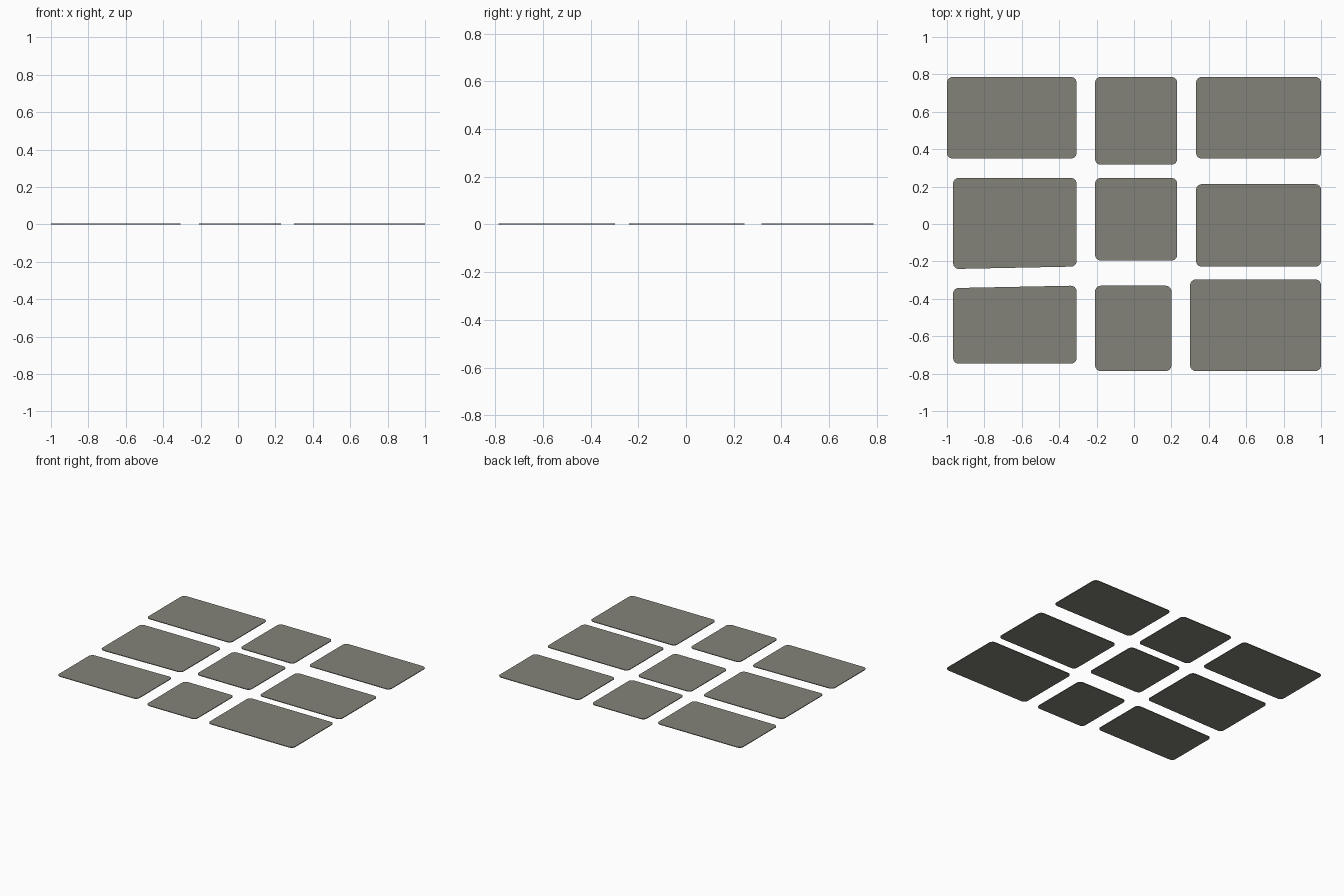
import bpy, math
from mathutils import Vector

if "Cube" in bpy.data.objects:
    bpy.data.objects.remove(bpy.data.objects["Cube"])

THICK = 0.005
RADIUS = 0.03

stone = bpy.data.materials.new("warm grey stone")
stone.diffuse_color = (0.23, 0.225, 0.19, 1)
stone.use_nodes = True
stone.node_tree.nodes["Principled BSDF"].inputs["Base Color"].default_value = stone.diffuse_color


def slab(name, x0, x1, bottom, top):
    """Thin rounded plate; bottom and top are (left y, right y)."""
    corners = [Vector(p) for p in ((x0, bottom[0]), (x1, bottom[1]), (x1, top[1]), (x0, top[0]))]
    inward = [(1, 1), (-1, 1), (-1, -1), (1, -1)]
    outline = []
    for i, (c, s) in enumerate(zip(corners, inward)):
        centre = c + Vector(s) * RADIUS
        for k in range(7):
            a = math.radians(180 + 90 * i + 15 * k)
            outline.append(centre + Vector((math.cos(a), math.sin(a))) * RADIUS)
    n = len(outline)
    verts = [(p.x, p.y, z) for z in (0, THICK) for p in outline]
    faces = [tuple(reversed(range(n))), tuple(range(n, 2 * n))]
    faces += [(i, (i + 1) % n, n + (i + 1) % n, n + i) for i in range(n)]
    mesh = bpy.data.meshes.new(name)
    mesh.from_pydata(verts, [], faces)
    mesh.materials.append(stone)
    bpy.context.collection.objects.link(bpy.data.objects.new(name, mesh))


# Back row
slab("back_left_slab", -1.0, -0.307, (0.35, 0.35), (0.786, 0.786))
slab("back_middle_slab", -0.208, 0.231, (0.317, 0.317), (0.786, 0.786))
slab("back_right_slab", 0.332, 1.0, (0.35, 0.35), (0.786, 0.786))
# Middle row, left slab has a slightly slanted front edge
slab("middle_left_slab", -0.967, -0.307, (-0.24, -0.228), (0.246, 0.246))
slab("centre_slab", -0.208, 0.231, (-0.195, -0.195), (0.246, 0.246))
slab("middle_right_slab", 0.332, 1.0, (-0.228, -0.228), (0.213, 0.213))
# Front row, left slab has a slightly slanted back edge
slab("front_left_slab", -0.967, -0.307, (-0.747, -0.747), (-0.342, -0.33))
slab("front_middle_slab", -0.208, 0.2, (-0.786, -0.786), (-0.33, -0.33))
slab("front_right_slab", 0.3, 1.0, (-0.786, -0.786), (-0.297, -0.297))
